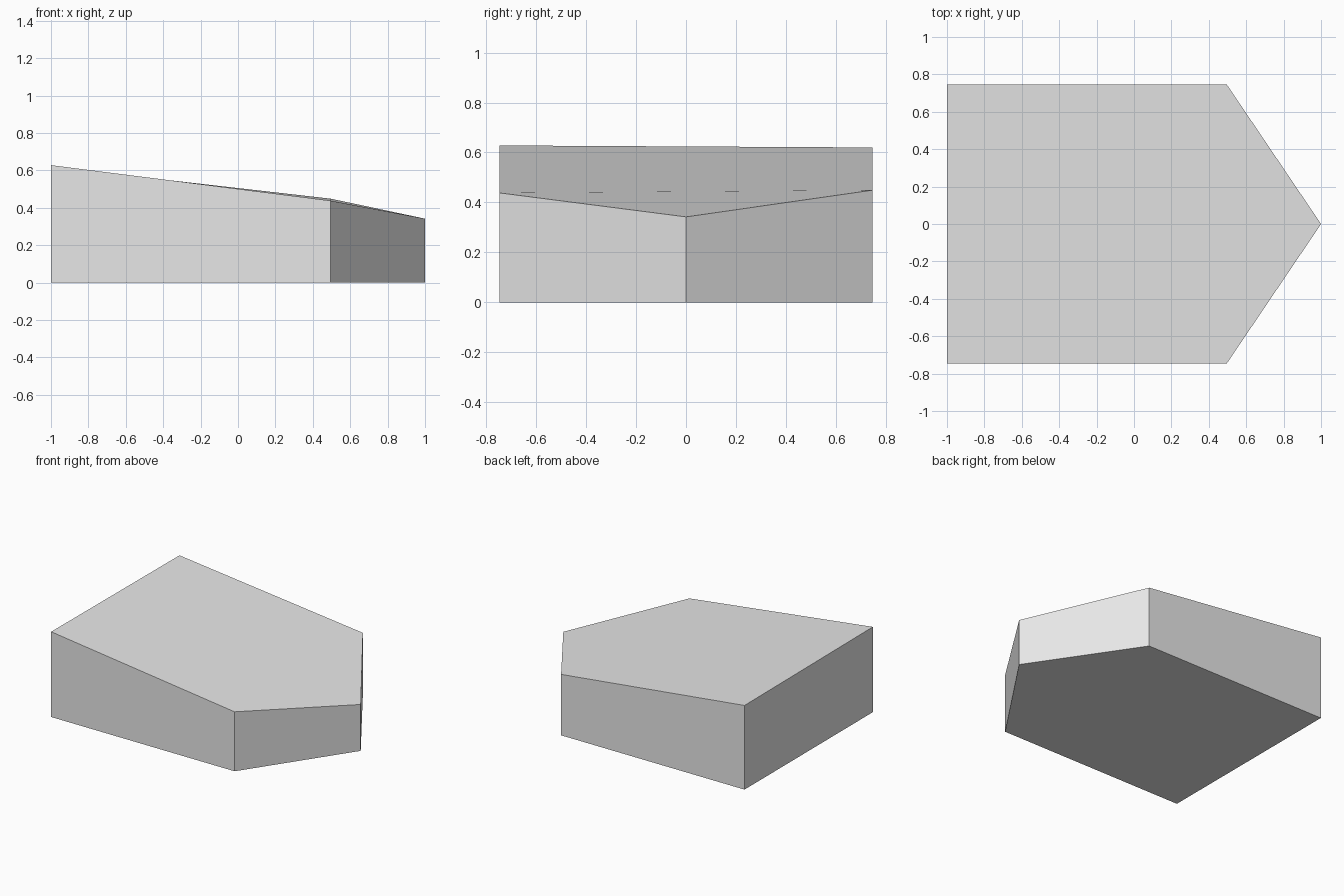
import bpy
import bmesh

cube = bpy.data.objects.get("Cube")
if cube:
    bpy.data.objects.remove(cube, do_unlink=True)

# Plain grey material
grey = bpy.data.materials.new("light_grey")
grey.use_nodes = True
colour = (0.8, 0.8, 0.8, 1.0)
grey.diffuse_color = colour
grey.node_tree.nodes["Principled BSDF"].inputs["Base Color"].default_value = colour

# Five-sided outline: x, y and the height of the sloping top at each corner
HALF_WIDTH = 0.747
corners = [
    (-1.0, -HALF_WIDTH, 0.628),
    (0.495, -HALF_WIDTH, 0.438),
    (1.0, 0.0, 0.342),
    (0.495, HALF_WIDTH, 0.449),
    (-1.0, HALF_WIDTH, 0.62),
]

# Wedge block: base, sloping top and one wall per outline edge
bm = bmesh.new()
base = [bm.verts.new((x, y, 0)) for x, y, _ in corners]
top = [bm.verts.new(corner) for corner in corners]
bm.faces.new(reversed(base))
bm.faces.new(top)
for i in range(len(corners)):
    j = (i + 1) % len(corners)
    bm.faces.new((base[i], base[j], top[j], top[i]))

mesh = bpy.data.meshes.new("pointed_wedge_block")
bm.to_mesh(mesh)
bm.free()
mesh.materials.append(grey)
block = bpy.data.objects.new("pointed_wedge_block", mesh)
bpy.context.collection.objects.link(block)
